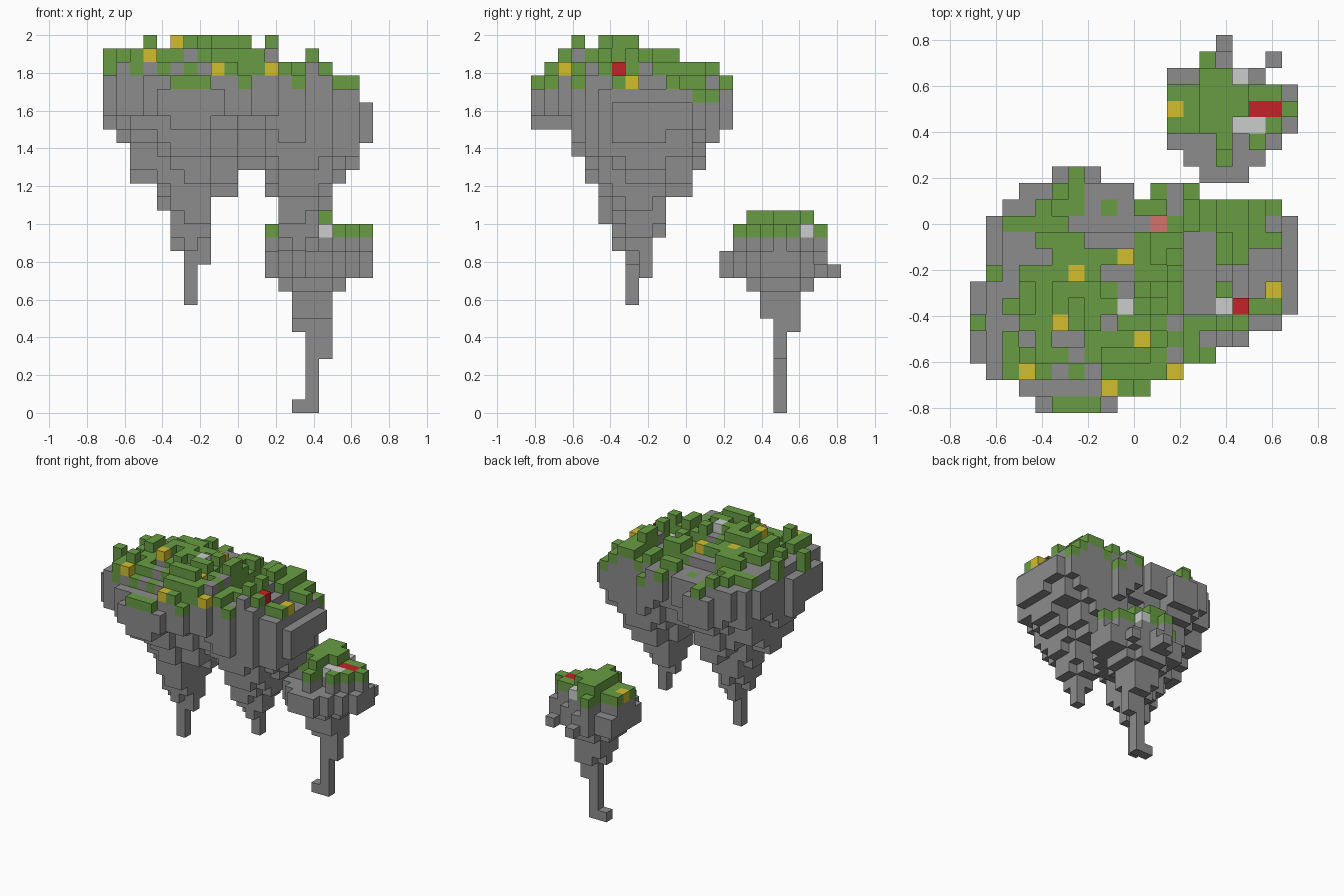
import bpy, bmesh, random
from mathutils import Vector

cube = bpy.data.objects.get("Cube")
if cube:
    bpy.data.objects.remove(cube, do_unlink=True)

random.seed(4)
V = 1 / 14                      # block size
NX, NY = 20, 23                 # blocks across and deep

# ---- materials
COLOURS = {
    "rock_grey": (0.262, 0.262, 0.262),
    "grass_green": (0.138, 0.335, 0.056),
    "flower_yellow": (0.65, 0.51, 0.028),
    "flower_red": (0.55, 0.016, 0.02),
    "stone_light": (0.6, 0.61, 0.61),
    "flower_pink": (0.66, 0.17, 0.15),
}
ROCK, GRASS, YELLOW, RED, LIGHT, PINK = range(len(COLOURS))
MATERIALS = []
for name, rgb in COLOURS.items():
    mat = bpy.data.materials.new(name)
    mat.use_nodes = True
    mat.diffuse_color = (*rgb, 1)
    bsdf = mat.node_tree.nodes["Principled BSDF"]
    bsdf.inputs["Base Color"].default_value = (*rgb, 1)
    bsdf.inputs["Roughness"].default_value = 0.9
    MATERIALS.append(mat)


class Root:
    """Hanging stone root: underside profile along x and along y."""
    def __init__(self, along_x, along_y, power):
        self.x, self.y, self.power = along_x, along_y, power
        self.tip = min(along_x)

    def bottom(self, i, j):
        a, b = self.x[i] - self.tip, max(self.y[j] - self.tip, 0)
        p = self.power
        return round(self.tip + (a ** p + b ** p) ** (1 / p))


def lay_ground(spans, bands, spots, edge_grass, flowers):
    """Turf rows with rocky ends, then rock bands, rock spots and flowers."""
    ground = {}
    for j, (start, end) in enumerate(spans):
        for i in range(start, end + 1):
            ground[i, j] = ROCK if i in (start, end) else GRASS
    for x, y, width, depth in bands:
        for i in range(x, x + width):
            for j in range(y, y + depth):
                ground[i, j] = ROCK
    for cell in spots:
        ground[cell] = ROCK
    for cell in edge_grass:
        ground[cell] = GRASS
    for colour, cells in flowers.items():
        for cell in cells:
            ground[cell] = colour
    return ground


def fill_island(ground, i0, j0, cap_x, cap_y, roots, lowered,
                rock_max, flower_max, turf_base, rim):
    """Stack blocks for each ground cell from the underside to the turf."""
    blocks = {}
    for (i, j), colour in ground.items():
        cap = min(cap_x[i], cap_y[j])
        if (i, j) in lowered:
            top = lowered[i, j]
        elif colour == ROCK:
            top = min(cap - 1, rock_max)
        elif colour == GRASS:
            top = cap - 1 if cap >= 26 and random.random() < 0.2 else cap
        else:
            top = min(cap, flower_max)
        low = min([r.bottom(i, j) for r in roots] + [rim, top - 1])
        turf = min(turf_base, top - 1) if colour == GRASS else top - 1
        for k in range(low, top):
            blocks[i + i0, j + j0, k] = colour if k >= turf else ROCK
    return blocks


def build_blocks(name, blocks):
    """Make one mesh from the exposed faces of a block set."""
    bm = bmesh.new()
    for cell, colour in blocks.items():
        centre = Vector(cell) + Vector((0.5, 0.5, 0.5))
        for axis in range(3):
            for sign in (-1, 1):
                n = Vector((0, 0, 0))
                n[axis] = sign
                if tuple(int(c + d) for c, d in zip(cell, n)) in blocks:
                    continue
                u = Vector((0, 0, 0))
                u[(axis + 1) % 3] = 0.5
                w = n.cross(u)
                mid = centre + n * 0.5
                corners = (mid - u - w, mid + u - w, mid + u + w, mid - u + w)
                face = bm.faces.new([bm.verts.new(c) for c in corners])
                face.material_index = colour
    bmesh.ops.remove_doubles(bm, verts=bm.verts, dist=0.01)
    bmesh.ops.translate(bm, verts=bm.verts, vec=(-NX / 2, -NY / 2, 0))
    bmesh.ops.scale(bm, verts=bm.verts, vec=(V, V, V))
    mesh = bpy.data.meshes.new(name)
    bm.to_mesh(mesh)
    bm.free()
    for mat in MATERIALS:
        mesh.materials.append(mat)
    bpy.context.collection.objects.link(bpy.data.objects.new(name, mesh))


# ---- large island with two roots
main_ground = lay_ground(
    spans=[(4, 8), (3, 10), (1, 12), (0, 14), (0, 16), (0, 18), (0, 19), (0, 19),
           (1, 19), (1, 19), (1, 19), (1, 19), (2, 18), (3, 13), (5, 7)],
    bands=[(4, 1, 4, 1), (1, 3, 1, 5), (2, 7, 1, 4), (14, 4, 2, 1), (13, 6, 2, 5),
           (16, 7, 2, 2), (17, 8, 2, 2), (7, 10, 3, 2), (3, 9, 1, 2), (7, 13, 3, 1),
           (5, 4, 2, 1), (12, 12, 1, 2), (8, 8, 2, 1)],
    spots=[(5, 2), (7, 2), (6, 3), (12, 3), (3, 4), (2, 5), (8, 5), (12, 5), (17, 5),
           (9, 7), (15, 8), (4, 9), (6, 11), (10, 11), (18, 11), (3, 12),
           (7, 12), (9, 12), (4, 13)],
    edge_grass=[(10, 1), (14, 3), (0, 5), (1, 8), (18, 12), (13, 13)],
    flowers={YELLOW: [(3, 2), (12, 2), (8, 1), (10, 4), (5, 5), (18, 7), (6, 8), (9, 9)],
             LIGHT: [(9, 6), (15, 6)], RED: [(16, 6)], PINK: [(11, 11)]})
del main_ground[10, 13]         # notch in the back edge

# sunken cells: a few single ones and the left rim
sunken = {(12, 2): 26, (15, 6): 25, (11, 11): 25, (13, 13): 24, (18, 12): 24}
for cell in main_ground:
    if cell[0] < 2 and main_ground[cell] == ROCK and (cell[0] == 0 or cell[1] > 8):
        sunken[cell] = 25

left_root = Root([22, 20, 17, 17, 15, 12, 8, 11, 16, 16, 18, 18] + [21] * 8,
                 [21, 21, 21, 19, 17, 14, 12, 8, 11, 13, 16, 16, 18, 20, 21], 2.4)
right_root = Root([21] * 9 + [19, 18, 18, 16, 12, 10, 13, 15, 17, 18, 20],
                  [21, 21, 21, 20, 18, 16, 14, 12, 10, 13, 16, 16, 18, 20, 21], 2.4)
main_blocks = fill_island(
    main_ground, 0, 0,
    [27, 27, 27, 28, 27, 28, 28, 28, 28, 28, 28, 27, 28, 26, 26, 27, 26, 25, 25, 24],
    [25, 26, 27, 28, 27, 28, 28, 28, 27, 27, 27, 26, 26, 26, 25],
    [left_root, right_root], sunken,
    rock_max=27, flower_max=28, turf_base=25, rim=22)
build_blocks("large_island", main_blocks)

# ---- small island with a long hooked root
small_ground = lay_ground(
    spans=[(2, 4), (1, 5), (0, 6), (0, 7), (0, 7), (0, 7), (0, 5), (2, 3), (3, 3)],
    bands=[(1, 2, 2, 1)],
    spots=[(3, 0), (2, 1), (4, 1), (4, 2), (1, 6), (6, 7)],
    edge_grass=[(0, 3), (7, 4), (0, 5), (2, 7)],
    flowers={YELLOW: [(0, 4)], RED: [(5, 4), (6, 4)], LIGHT: [(4, 3), (5, 3), (4, 6)]})
stem = Root([10, 9, 6, 0, 4, 9, 10, 10], [10, 10, 9, 7, 0, 6, 9, 10, 10], 8)
small_blocks = fill_island(
    small_ground, 12, 14,
    [14, 14, 15, 15, 15, 14, 14, 14], [13, 14, 15, 15, 15, 15, 15, 14, 12],
    [stem], {(6, 7): 11},
    rock_max=12, flower_max=14, turf_base=13, rim=10)
small_blocks[14, 18, 0] = ROCK  # hook at the root tip
build_blocks("small_island", small_blocks)
